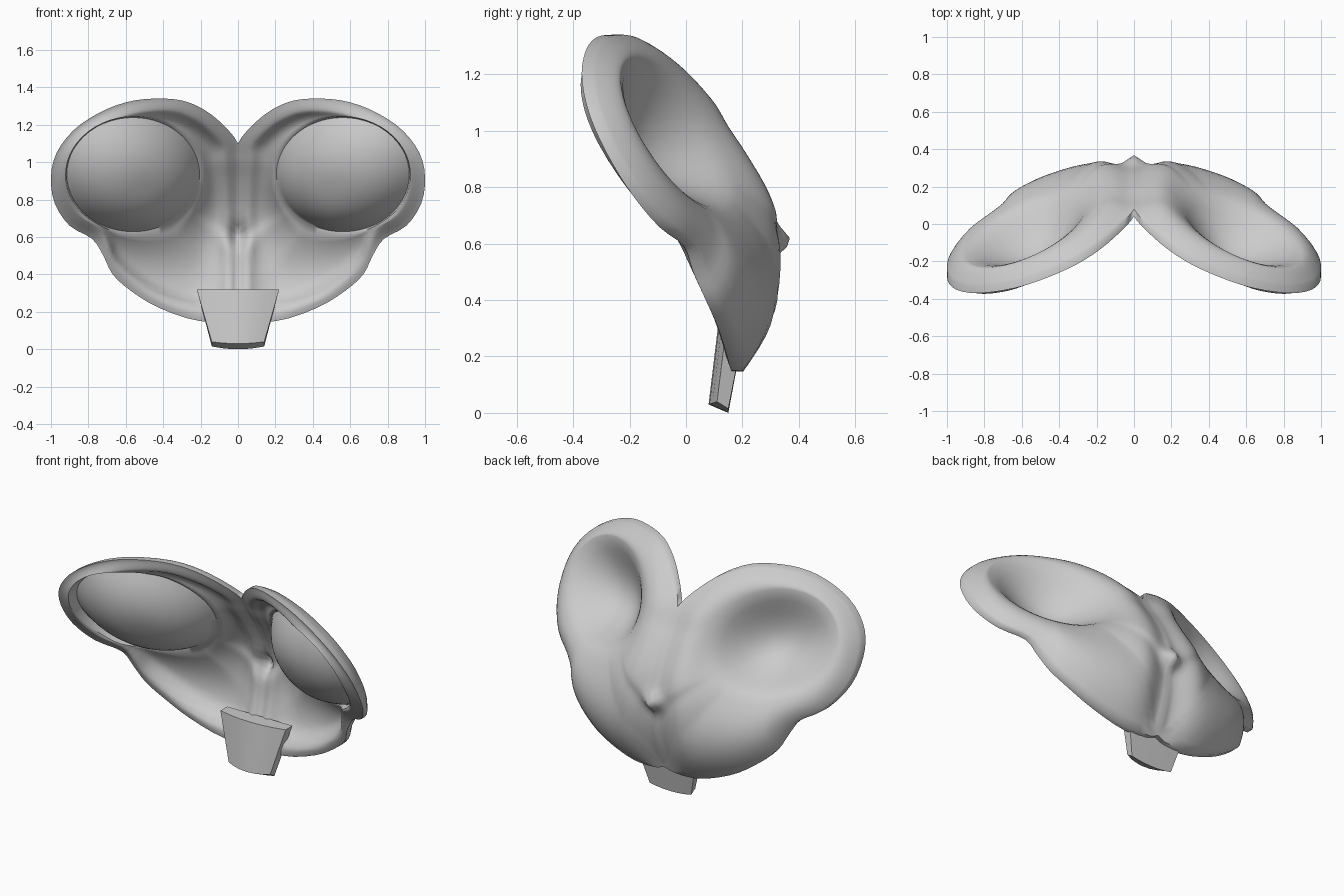
import bpy
import bmesh
import math
from mathutils import Vector

cube = bpy.data.objects.get("Cube")
if cube:
    bpy.data.objects.remove(cube)

grey = bpy.data.materials.new("plain_grey")
grey.use_nodes = True
grey.diffuse_color = (0.6, 0.6, 0.6, 1)
grey.node_tree.nodes["Principled BSDF"].inputs["Base Color"].default_value = (0.6, 0.6, 0.6, 1)


def plane_y(x, z):
    """Tilted plane in which each ear lies."""
    return 0.635 - 0.42 * x - 0.55 * z


NORMAL = Vector((0.42, 1, 0.55)).normalized()
# Dish ellipses: centre x, centre z, radius x, radius z
BACK_DISH = (0.53, 0.94, 0.33, 0.275)
FRONT_DISH = (0.55, 0.92, 0.355, 0.305)

# Outline of the left half: ear (x, z), then cheek and centre line (x, y, z)
ear = [(0, 1.1), (0.08, 1.2), (0.18, 1.28), (0.3, 1.33), (0.45, 1.34), (0.6, 1.32),
       (0.75, 1.26), (0.88, 1.17), (0.97, 1.05), (1, 0.92), (0.98, 0.78), (0.9, 0.66),
       (0.78, 0.59)]
cheek = [(0.72, 0.065, 0.5), (0.67, 0.11, 0.4), (0.57, 0.15, 0.31), (0.42, 0.18, 0.22),
         (0.2, 0.2, 0.15)]
centre = [(0, 0.21, 0.17), (0, 0.26, 0.3), (0, 0.29, 0.42), (0, 0.3, 0.53), (0, 0.32, 0.62),
          (0, 0.29, 0.75), (0, 0.21, 0.9), (0, 0.14, 1.0)]
control = [Vector((x, plane_y(x, z) + 0.05, z)) for x, z in ear]
control += [Vector(p) for p in cheek + centre]


def smooth_loop(points, steps):
    """Closed Catmull-Rom loop kept on the left of the mirror plane."""
    result = []
    n = len(points)
    for i in range(n):
        a, b, c, d = (points[(i + k) % n] for k in (-1, 0, 1, 2))
        for j in range(steps):
            t = j / steps
            p = 0.5 * (2 * b + (c - a) * t + (2 * a - 5 * b + 4 * c - d) * t ** 2
                       + (3 * b - a - 3 * c + d) * t ** 3)
            if p.x < 0.004:
                p.x = 0
            result.append(p)
    return result


outline = smooth_loop(control, 3)


def ease(value):
    """Rise from 0 that levels out at 1."""
    return 1 - (1 - max(0, min(1, value))) ** 2


def dish_point(edge, dish, r, height):
    """Point of an ear dish on the ray towards an outline point."""
    cx, cz, rx, rz = dish
    ang = math.atan2(edge.z - cz, edge.x - cx)
    c, s = math.cos(ang), math.sin(ang)
    reach = r / math.hypot(c / rx, s / rz)
    x, z = cx + reach * c, cz + reach * s
    return Vector((x, plane_y(x, z), z)) + NORMAL * height


def back_dish(edge, r):
    return dish_point(edge, BACK_DISH, r, 0.095 - 0.185 * (1 - r * r) ** 1.5)


def front_dish(edge, r):
    return dish_point(edge, FRONT_DISH, r, 0.03 - 0.16 * (1 - r ** 2.5))


def sheet(edge, lip, s):
    """Surface bulging backwards between a dish lip (s = 0) and the outline (s = 1)."""
    p = lip.lerp(edge, s)
    p.y += 0.2 * (edge - lip).length * 4 * s * (1 - s) * ease(p.x / 0.22)
    # nose tip
    p.y += 0.05 * math.exp(-(p.x / 0.06) ** 2 - ((p.z - 0.61) / 0.05) ** 2)
    return p


def back_sheet(edge, s):
    return sheet(edge, back_dish(edge, 1), s)


def front_sheet(edge, s):
    """Front surface with a rolled rim along the outline."""
    lip = front_dish(edge, 1)
    p = sheet(edge, lip, s)
    depth = (1 - s) * (edge - lip).length
    if depth < 0.08:
        roll = math.sin(math.pi / 2 * depth / 0.08)
    else:
        roll = 1 - ease((depth - 0.08) / 0.09)
    p.y -= 0.02 + 0.02 * s + 0.055 * roll * ease(p.x / 0.25)
    return p


def finish(obj, angle):
    obj.data.materials.append(grey)
    bpy.ops.object.select_all(action='DESELECT')
    obj.select_set(True)
    bpy.context.view_layer.objects.active = obj
    bpy.ops.object.shade_smooth_by_angle(angle=math.radians(angle))


def make_object(name, bm):
    bmesh.ops.recalc_face_normals(bm, faces=bm.faces)
    mesh = bpy.data.meshes.new(name)
    bm.to_mesh(mesh)
    bm.free()
    obj = bpy.data.objects.new(name, mesh)
    bpy.context.collection.objects.link(obj)
    return obj


# Mask shell: rings from the dish centre over the rim and back inside
DISH_RINGS, SHELL_RINGS = 10, 14
dish_steps = [(k + 1) / DISH_RINGS for k in range(DISH_RINGS)]
shell_steps = [(k + 1) / SHELL_RINGS for k in range(SHELL_RINGS)]
rings = [[back_dish(e, r) for e in outline] for r in dish_steps]
rings += [[back_sheet(e, s) for e in outline] for s in shell_steps]
rings += [[front_sheet(e, s) for e in outline] for s in reversed(shell_steps)]
rings += [[front_dish(e, r) for e in outline] for r in reversed(dish_steps)]

bm = bmesh.new()
loops = [[bm.verts.new(p) for p in ring] for ring in rings]
count = len(outline)
rim_index = DISH_RINGS + SHELL_RINGS - 1
for k in range(len(loops) - 1):
    for i in range(count):
        j = (i + 1) % count
        on_seam = outline[i].x == 0 and outline[j].x == 0
        if k == rim_index and on_seam:
            continue
        bm.faces.new((loops[k][i], loops[k][j], loops[k + 1][j], loops[k + 1][i]))
for loop, dish in ((loops[0], back_dish), (loops[-1], front_dish)):
    hub = bm.verts.new(dish(outline[0], 0))
    for i in range(count):
        bm.faces.new((loop[i], loop[(i + 1) % count], hub))
mask = make_object("mask_shell", bm)
mirror = mask.modifiers.new("mirror", 'MIRROR')
mirror.use_axis[0] = True
mirror.merge_threshold = 0.002
finish(mask, 60)

# Front tooth: a tapered curved slab
bm = bmesh.new()
columns = []
for i in range(7):
    k = i / 3 - 1
    bow = 0.03 * k * k
    section = [(0.22 * k, 0.115 + bow, 0.32), (0.14 * k, 0.08 + bow, 0.03 + bow / 3),
               (0.14 * k, 0.15, bow / 2), (0.22 * k, 0.21, 0.32)]
    columns.append([bm.verts.new(p) for p in section])
for a, b in zip(columns, columns[1:]):
    for i in range(4):
        j = (i + 1) % 4
        bm.faces.new((a[i], a[j], b[j], b[i]))
bm.faces.new(columns[0])
bm.faces.new(columns[-1])
tooth = make_object("front_tooth", bm)
finish(tooth, 35)
